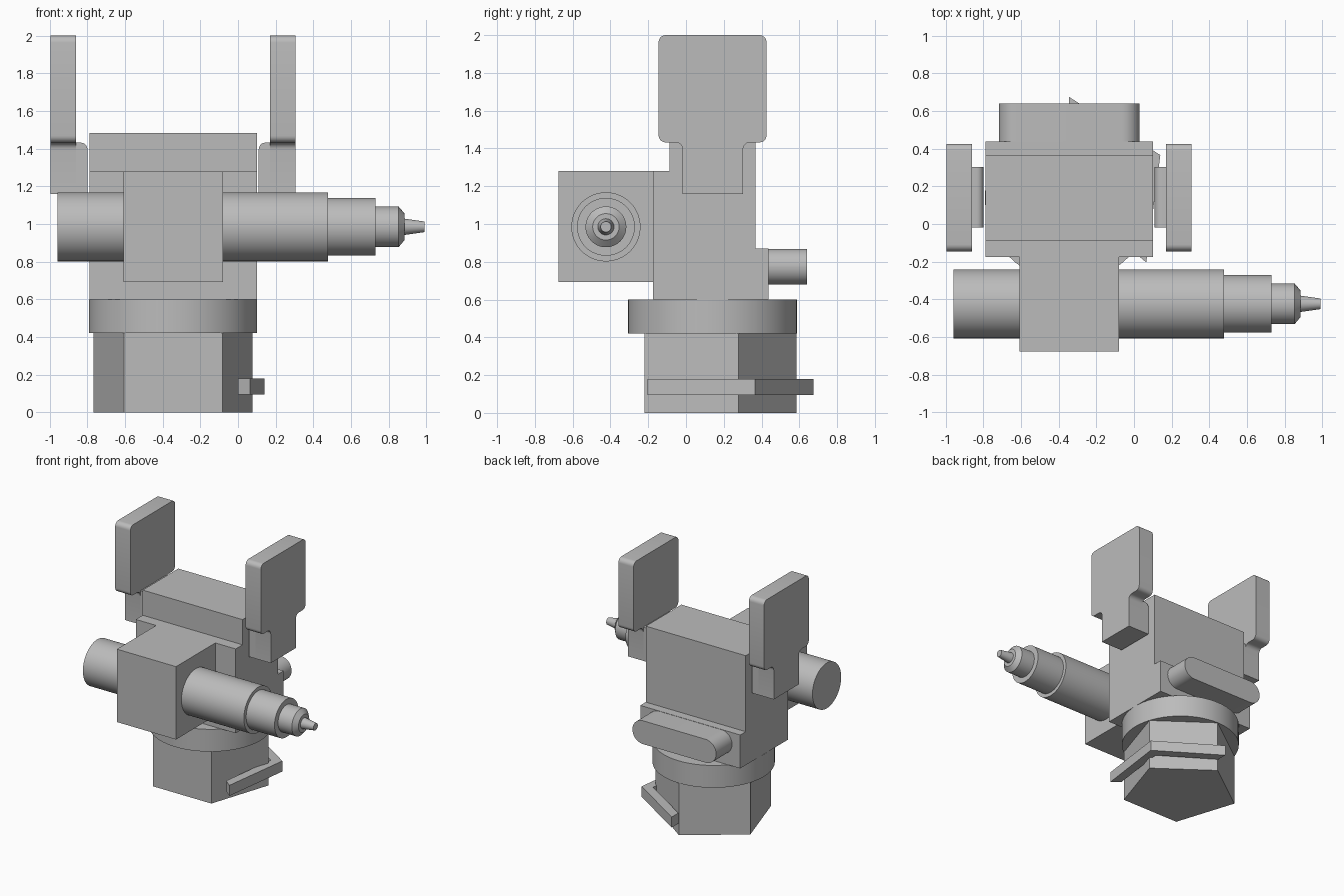
import bpy, bmesh
from math import cos, sin, radians, tau
from mathutils import Vector, Matrix

cube = bpy.data.objects.get("Cube")
if cube:
    bpy.data.objects.remove(cube, do_unlink=True)

grey = bpy.data.materials.new("plain grey")
grey.use_nodes = True
COLOUR = (0.5, 0.5, 0.5, 1)
grey.diffuse_color = COLOUR
grey.node_tree.nodes["Principled BSDF"].inputs["Base Color"].default_value = COLOUR

CX, CY = -0.345, 0.14      # axis of the base and body


def finish(name, bm):
    bmesh.ops.recalc_face_normals(bm, faces=bm.faces)
    mesh = bpy.data.meshes.new(name)
    bm.to_mesh(mesh)
    bm.free()
    mesh.materials.append(grey)
    obj = bpy.data.objects.new(name, mesh)
    bpy.context.collection.objects.link(obj)
    bpy.ops.object.select_all(action='DESELECT')
    obj.select_set(True)
    bpy.context.view_layer.objects.active = obj
    bpy.ops.object.shade_smooth_by_angle(angle=radians(30))
    return obj


def prism(name, outline, axis, lo, hi, rounded=(), radius=0.03, segments=6):
    """Extrude an outline along an axis, rounding the listed corners."""
    def place(p, d):
        return {'x': (d, *p), 'y': (p[0], d, p[1]), 'z': (*p, d)}[axis]
    bm = bmesh.new()
    a = [bm.verts.new(place(p, lo)) for p in outline]
    b = [bm.verts.new(place(p, hi)) for p in outline]
    n = len(outline)
    bm.faces.new(a)
    bm.faces.new(b)
    for i in range(n):
        j = (i + 1) % n
        bm.faces.new((a[i], a[j], b[j], b[i]))
    bmesh.ops.recalc_face_normals(bm, faces=bm.faces)
    if rounded:
        edges = [bm.edges.get((a[i], b[i])) for i in rounded]
        bmesh.ops.bevel(bm, geom=edges, offset=radius, segments=segments,
                        profile=0.5, affect='EDGES')
    return finish(name, bm)


def rect(u0, u1, v0, v1):
    return [(u0, v0), (u1, v0), (u1, v1), (u0, v1)]


def arc(radius, angles):
    return [(CX + radius * cos(t), CY + radius * sin(t)) for t in angles]


# Five-sided foot with a flat front, and the round collar above it
prism("pentagon_base", arc(0.445, [radians(90 + 72 * i) for i in range(5)]),
      'z', 0, 0.42)
prism("collar", arc(0.447, [tau * i / 64 for i in range(64)]), 'z', 0.42, 0.6)

# Bent bar wrapped around two sides of the foot
turns = [radians(t) for t in (-40, 25, 90)]
prism("bent_bar", arc(0.535, turns) + arc(0.45, turns[::-1]), 'z', 0.095, 0.18)

# Main body with a front step and a rear ledge
prism("body", [(-0.175, 0.6), (0.437, 0.6), (0.437, 0.87), (0.367, 0.87),
               (0.367, 1.483), (-0.087, 1.483), (-0.087, 1.28), (-0.175, 1.28)],
      'x', -0.79, 0.102)
prism("front_block", rect(-0.608, -0.08, 0.692, 1.28), 'y', -0.676, -0.175)

# Rounded rear lug
prism("rear_lug", rect(-0.717, 0.03, 0.68, 0.868), 'y', 0.437, 0.64,
      rounded=range(4), radius=0.0935, segments=12)

# Stepped barrel with a fine tapered tip, turned around the x direction
profile = [(-0.96, 0), (-0.96, 0.183), (0.477, 0.183), (0.477, 0.153),
           (0.73, 0.153), (0.73, 0.108), (0.853, 0.108), (0.885, 0.07),
           (0.885, 0.043), (0.99, 0.028), (0.99, 0)]
bm = bmesh.new()
points = [bm.verts.new((x, r, 0)) for x, r in profile]
edges = [bm.edges.new(pair) for pair in zip(points, points[1:])]
bmesh.ops.spin(bm, geom=points + edges, cent=(0, 0, 0), axis=(1, 0, 0),
               angle=tau, steps=64, use_merge=True)
bmesh.ops.remove_doubles(bm, verts=bm.verts, dist=1e-4)
bm.transform(Matrix.Translation(Vector((0, -0.424, 0.985))))
finish("barrel", bm)

# Upright paddles, each with a neck and an inward foot
paddle = [(-0.018, 1.16), (0.302, 1.16), (0.302, 1.432), (0.426, 1.432),
          (0.426, 2.0), (-0.145, 2.0), (-0.145, 1.432), (-0.018, 1.432)]
for label, side in (("left", 1), ("right", -1)):
    inner, face, outer = (CX + side * d for d in (0.455, 0.515, 0.65))
    prism(label + "_paddle", paddle, 'x', face, outer,
          rounded=range(2, 8), radius=0.037)
    prism(label + "_paddle_foot", rect(inner, face, 1.16, 1.432), 'y',
          -0.018, 0.302, rounded=[3], radius=0.035)
